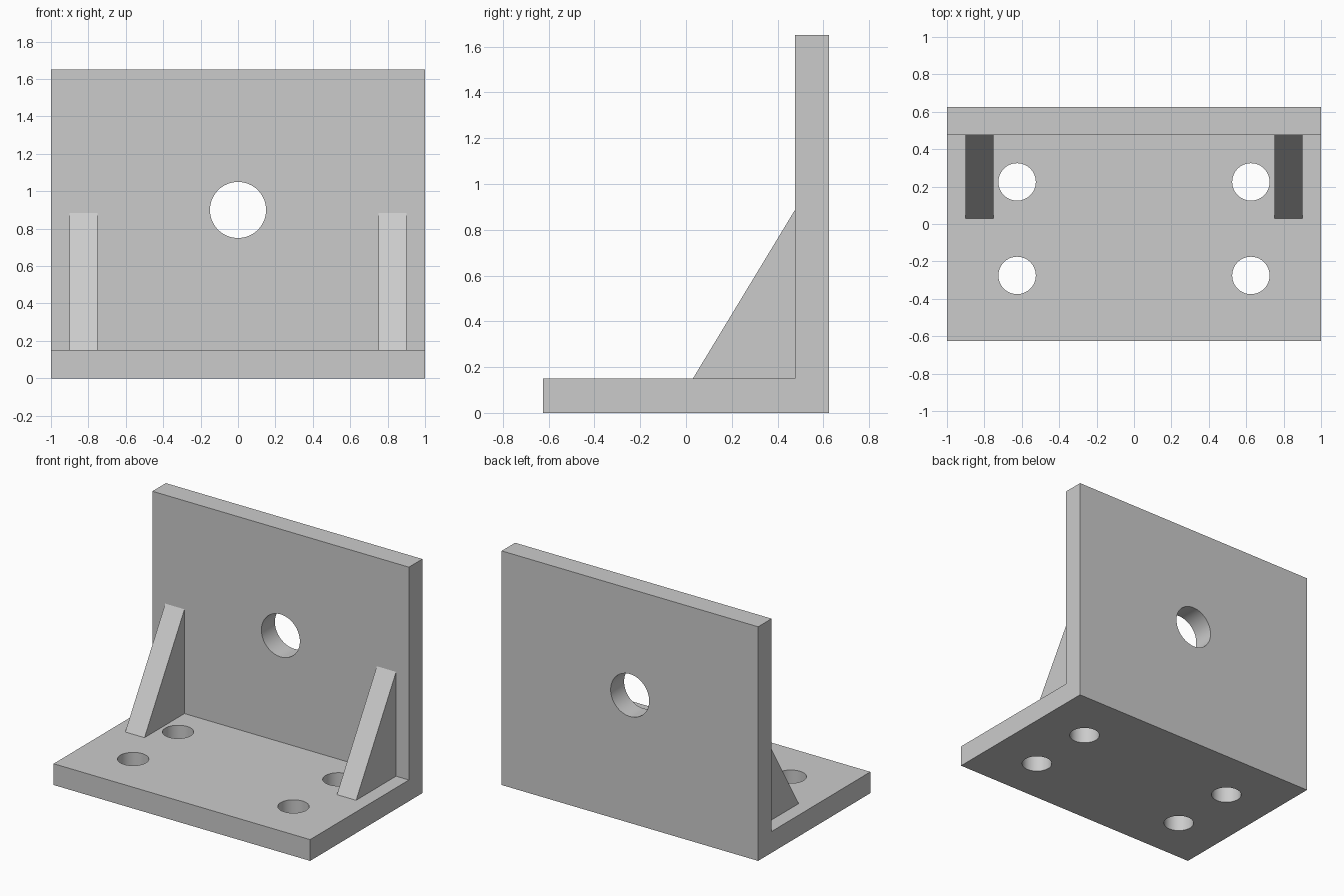
import bpy
import bmesh
from mathutils import Matrix, Vector

cube = bpy.data.objects.get("Cube")
if cube:
    bpy.data.objects.remove(cube, do_unlink=True)

# Single plain grey finish
GREY = (0.60, 0.60, 0.60, 1.0)
grey = bpy.data.materials.new("plain grey")
grey.use_nodes = True
grey.diffuse_color = GREY
grey.node_tree.nodes["Principled BSDF"].inputs["Base Color"].default_value = GREY

# Main dimensions
WIDTH, HEIGHT, THICK = 2.0, 1.65, 0.15
FRONT, BACK = -0.625, 0.625
PLATE = BACK - THICK


def add_object(name, bm):
    bmesh.ops.recalc_face_normals(bm, faces=bm.faces)
    mesh = bpy.data.meshes.new(name)
    bm.to_mesh(mesh)
    bm.free()
    mesh.materials.append(grey)
    obj = bpy.data.objects.new(name, mesh)
    bpy.context.collection.objects.link(obj)
    return obj


def extrude_profile(name, profile, x_min, x_max):
    """Extrude a closed (y, z) outline along x."""
    bm = bmesh.new()
    face = bm.faces.new([bm.verts.new((x_min, y, z)) for y, z in profile])
    moved = bmesh.ops.extrude_face_region(bm, geom=[face])["geom"]
    verts = [v for v in moved if isinstance(v, bmesh.types.BMVert)]
    bmesh.ops.translate(bm, verts=verts, vec=(x_max - x_min, 0, 0))
    return add_object(name, bm)


# L-shaped body: base and upright plate in one piece
body = extrude_profile("bracket_body", [
    (FRONT, 0), (BACK, 0), (BACK, HEIGHT),
    (PLATE, HEIGHT), (PLATE, THICK), (FRONT, THICK)],
    -WIDTH / 2, WIDTH / 2)

# Hole cutters: four bolt holes in the base, one bore in the plate
cut = bmesh.new()


def add_cutter(centre, radius, axis):
    turn = Vector((0, 0, 1)).rotation_difference(Vector(axis)).to_matrix().to_4x4()
    bmesh.ops.create_cone(cut, cap_ends=True, segments=64, radius1=radius,
                          radius2=radius, depth=THICK * 2,
                          matrix=Matrix.Translation(centre) @ turn)


for x in (-0.625, 0.625):
    for y in (-0.275, 0.225):
        add_cutter((x, y, THICK / 2), 0.1, (0, 0, 1))
add_cutter((0, PLATE + THICK / 2, 0.9), 0.15, (0, 1, 0))
cutter = add_object("hole_cutters", cut)
cutter.hide_render = True

drill = body.modifiers.new("holes", "BOOLEAN")
drill.operation = "DIFFERENCE"
drill.solver = "EXACT"
drill.object = cutter
bpy.context.view_layer.objects.active = body
body.select_set(True)
bpy.ops.object.modifier_apply(modifier=drill.name)
bpy.data.objects.remove(cutter, do_unlink=True)
bpy.ops.object.shade_smooth_by_angle()

# Triangular gussets bracing the plate on each side
for name, x in (("left_gusset", 0.75), ("right_gusset", -0.9)):
    extrude_profile(name, [(0.03, THICK), (PLATE, THICK), (PLATE, 0.885)],
                    x, x + 0.15)
